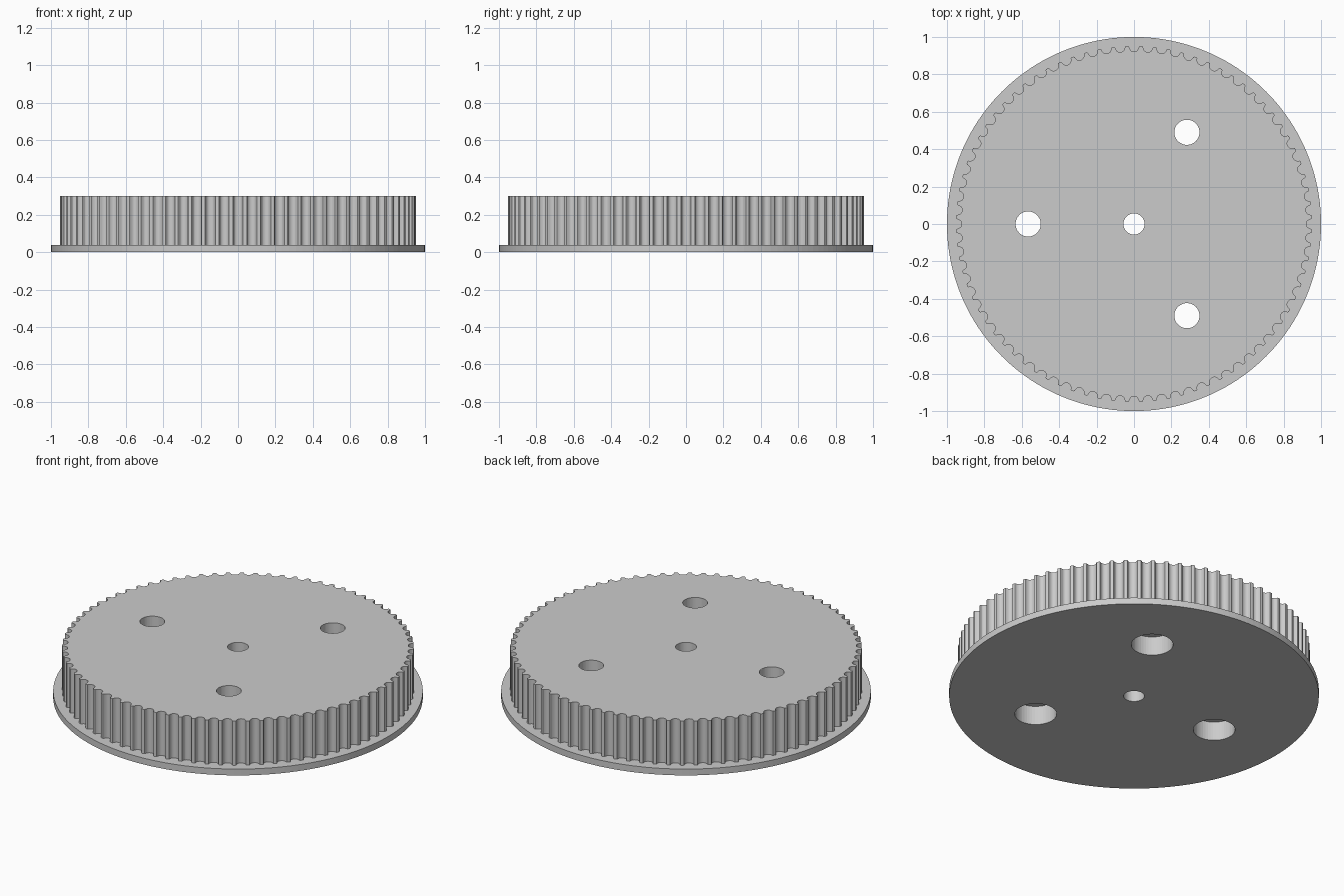
import bpy
import bmesh
from math import cos, sin, tau, sqrt, radians

if "Cube" in bpy.data.objects:
    bpy.data.objects.remove(bpy.data.objects["Cube"])

UNIT = 1 / 26.5          # one millimetre in model units
TEETH = 80
RIM = 25.21              # radius of the tooth tips, in mm
FLANGE, HEIGHT = 1.0, 8.0

grey = bpy.data.materials.new("light_grey")
grey.use_nodes = True
grey.diffuse_color = (0.6, 0.6, 0.6, 1)
grey.node_tree.nodes["Principled BSDF"].inputs["Base Color"].default_value = (0.6, 0.6, 0.6, 1)


def prism(name, outline, z0, z1):
    """Extrude a closed outline (in mm) from z0 to z1."""
    bm = bmesh.new()
    low = [bm.verts.new((x * UNIT, y * UNIT, z0 * UNIT)) for x, y in outline]
    high = [bm.verts.new((x * UNIT, y * UNIT, z1 * UNIT)) for x, y in outline]
    bm.faces.new(low[::-1])
    bm.faces.new(high)
    for i in range(len(low)):
        j = (i + 1) % len(low)
        bm.faces.new((low[i], low[j], high[j], high[i]))
    mesh = bpy.data.meshes.new(name)
    bm.to_mesh(mesh)
    bm.free()
    mesh.materials.append(grey)
    obj = bpy.data.objects.new(name, mesh)
    bpy.context.collection.objects.link(obj)
    return obj


def circle(radius, sides, cx=0, cy=0):
    return [(cx + radius * cos(tau * i / sides), cy + radius * sin(tau * i / sides))
            for i in range(sides)]


def combine(target, tool, operation):
    """Apply a boolean and discard the tool object."""
    tool.hide_render = True
    mod = target.modifiers.new(operation.lower(), 'BOOLEAN')
    mod.operation, mod.solver, mod.object = operation, 'EXACT', tool
    bpy.ops.object.select_all(action='DESELECT')
    bpy.context.view_layer.objects.active = target
    target.select_set(True)
    bpy.ops.object.modifier_apply(modifier=mod.name)
    bpy.data.objects.remove(tool)


# Toothed drum: rounded belt grooves repeated round the rim
half_groove = [(0.85, 0), (0.735, 0.04), (0.68, 0.13), (0.656, 0.24), (0.62, 0.34),
               (0.57, 0.44), (0.51, 0.54), (0.41, 0.64), (0.28, 0.71), (0.14, 0.75)]
groove = ([(-w, d) for w, d in half_groove] + [(0, 0.765)]
          + half_groove[::-1])
base = sqrt(RIM ** 2 - half_groove[0][0] ** 2)
outline = []
for t in range(TEETH):
    c, s = cos(tau * t / TEETH), sin(tau * t / TEETH)
    outline += [((base - d) * c - w * s, (base - d) * s + w * c) for w, d in groove]

pulley = prism("toothed_pulley", circle(1 / UNIT, 160), 0, FLANGE)
combine(pulley, prism("toothed_drum", outline, FLANGE / 2, HEIGHT), 'UNION')

# Centre bore
combine(pulley, prism("centre_bore", circle(1.5, 48), -1, HEIGHT + 1), 'DIFFERENCE')

# Three screw holes, each widened underneath for the screw head
for angle in (60, 180, 300):
    x, y = 15 * cos(radians(angle)), 15 * sin(radians(angle))
    combine(pulley, prism("screw_hole", circle(1.78, 48, x, y), -1, HEIGHT + 1), 'DIFFERENCE')
    combine(pulley, prism("head_recess", circle(3, 48, x, y), -1, 3), 'DIFFERENCE')
